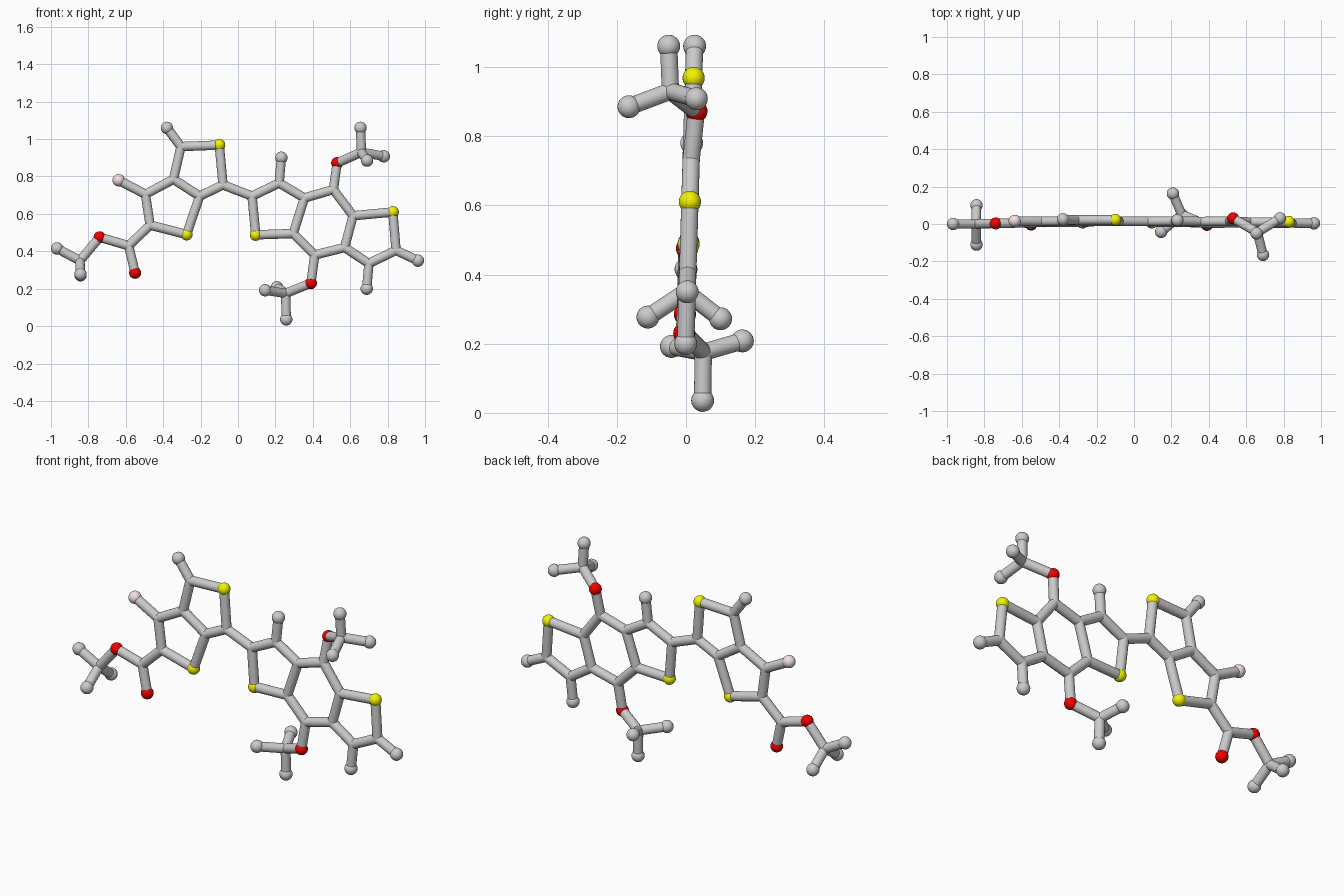
import bpy, bmesh
from mathutils import Vector, Matrix

if "Cube" in bpy.data.objects:
    bpy.data.objects.remove(bpy.data.objects["Cube"])

BOND_R, BALL_R = 0.025, 0.033


def P(x, z, y=None):
    # the ring plane leans very slightly in y
    return Vector((x, 0.03 * z - 0.007 if y is None else y, z))


# Joints (plain carbon corners)
carbon = dict(
    c1=P(-.305, .96), c2=P(-.08, .755), c3=P(-.205, .695), c4=P(-.345, .785),
    c5=P(-.495, .705), c6=P(-.47, .54), c7=P(-.585, .43), me1=P(-.845, .35, 0),
    c8=P(.075, .695), c9=P(.22, .765), c10=P(.355, .685), c11=P(.295, .495),
    c12=P(.51, .73), c13=P(.615, .59), c14=P(.57, .42), c15=P(.41, .38),
    c16=P(.845, .405), c17=P(.70, .335),
    me2=P(.66, .93, -.045), me3=P(.255, .175, .05))
# Visible end balls and coloured balls
hydrogen = dict(
    h1=P(-.38, 1.06), h2=P(.232, .90), h3=P(.962, .35), h4=P(.688, .20),
    a1=P(-.967, .415, 0), a2=P(-.842, .277, -.11), a3=P(-.842, .272, .10),
    b1=P(.655, 1.06, -.05), b2=P(.78, .908, .03), b3=P(.69, .885, -.165),
    d1=P(.258, .036, .048), d2=P(.145, .192, -.042), d3=P(.208, .208, .163))
sulfur = dict(s1=P(-.10, .968), s2=P(-.275, .49), s3=P(.095, .488), s4=P(.828, .61))
oxygen = dict(o1=P(-.55, .285, -.003), o2=P(-.74, .475, .003),
              o3=P(.53, .872, .03), o4=P(.39, .23, -.005))
fluorine = dict(f1=P(-.638, .78))
atoms = {**carbon, **hydrogen, **sulfur, **oxygen, **fluorine}

# Connections written as chains
chains = [
    "h1 c1 s1 c2 c3 c4 c1", "c4 c5 c6 s2 c3", "c5 f1", "c6 c7 o1", "c7 o2 me1 a1",
    "a2 me1 a3", "c2 c8 c9 c10 c11 s3 c8", "c9 h2", "c10 c12 c13 c14 c15 c11",
    "c13 s4 c16 c17 c14", "c16 h3", "c17 h4", "c12 o3 me2 b1", "b2 me2 b3",
    "c15 o4 me3 d1", "d2 me3 d3"]


def finish(name, bm, color=None):
    me = bpy.data.meshes.new(name)
    for f in bm.faces:
        f.smooth = True
    bm.to_mesh(me)
    bm.free()
    ob = bpy.data.objects.new(name, me)
    bpy.context.collection.objects.link(ob)
    if color:
        mat = bpy.data.materials.new(name + "_color")
        mat.diffuse_color = (*color, 1)
        mat.use_nodes = True
        mat.node_tree.nodes["Principled BSDF"].inputs["Base Color"].default_value = mat.diffuse_color
        me.materials.append(mat)
    return ob


def balls(name, points, radius, color=None):
    bm = bmesh.new()
    for p in points.values():
        bmesh.ops.create_uvsphere(bm, u_segments=24, v_segments=16, radius=radius,
                                  matrix=Matrix.Translation(p))
    return finish(name, bm, color)


# Connecting rods
bm = bmesh.new()
for chain in chains:
    ids = chain.split()
    for a, b in zip(ids, ids[1:]):
        p, q = atoms[a], atoms[b]
        d = q - p
        m = Matrix.Translation((p + q) / 2) @ d.to_track_quat('Z', 'Y').to_matrix().to_4x4()
        bmesh.ops.create_cone(bm, cap_ends=False, segments=24, radius1=BOND_R,
                              radius2=BOND_R, depth=d.length, matrix=m)
finish("bond_rods", bm)

# Atoms
balls("carbon_joints", carbon, BOND_R)
balls("hydrogen_balls", hydrogen, BALL_R)
balls("sulfur_balls", sulfur, BALL_R - 0.001, (0.9, 0.9, 0.0))
balls("oxygen_balls", oxygen, BALL_R - 0.001, (0.9, 0.0, 0.0))
balls("fluorine_ball", fluorine, BALL_R, (0.9, 0.76, 0.78))
